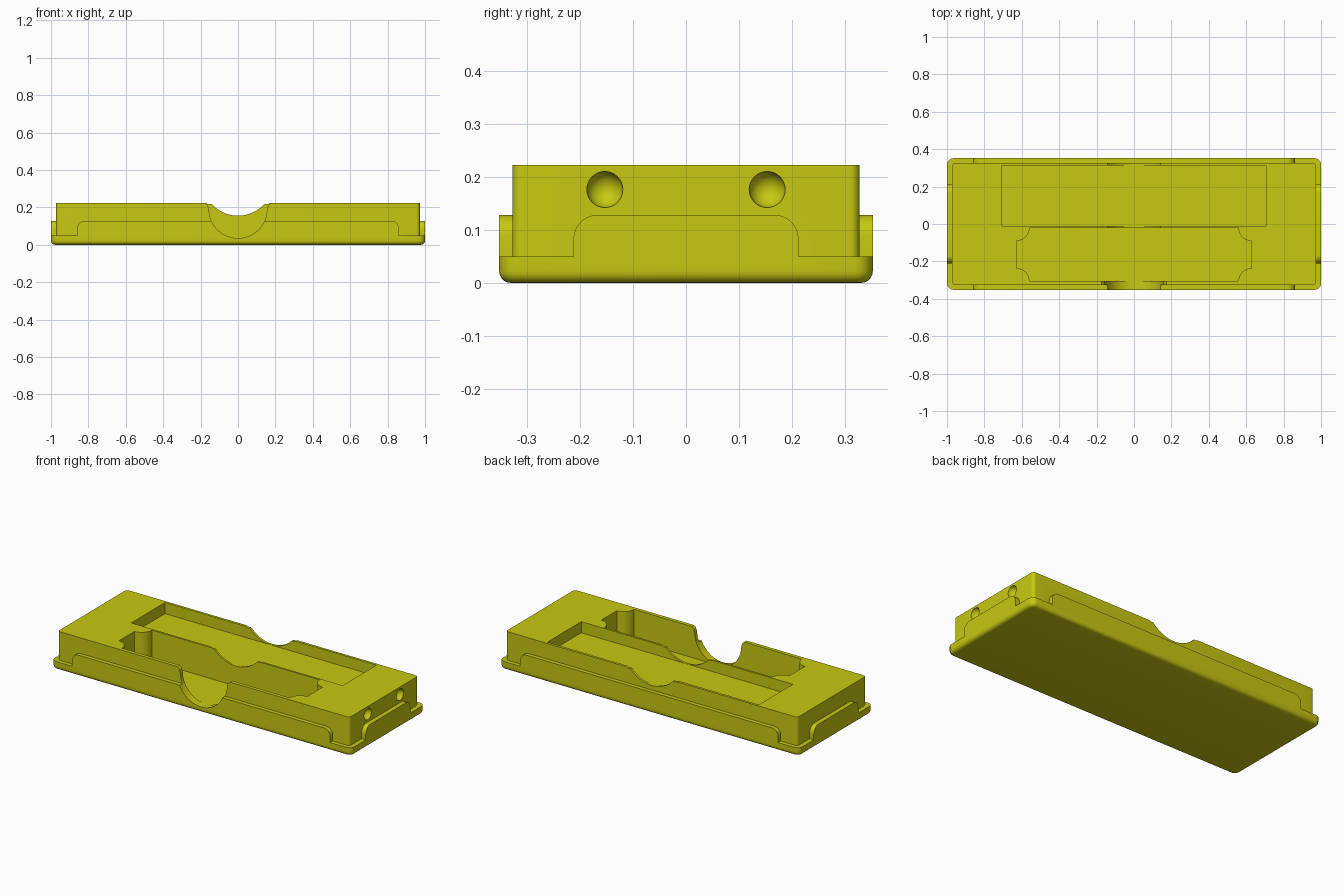
import bpy, bmesh, math
from mathutils import Vector

if "Cube" in bpy.data.objects:
    bpy.data.objects.remove(bpy.data.objects["Cube"])

yellow = bpy.data.materials.new("yellow plastic")
yellow.diffuse_color = (0.58, 0.58, 0.006, 1)
yellow.use_nodes = True
yellow.node_tree.nodes["Principled BSDF"].inputs["Base Color"].default_value = yellow.diffuse_color


def arc(cx, cy, r, a0, a1, n=10):
    """Points on an arc, angles in degrees."""
    return [(cx + r * math.cos(math.radians(a0 + (a1 - a0) * i / n)),
             cy + r * math.sin(math.radians(a0 + (a1 - a0) * i / n))) for i in range(n + 1)]


def prism(name, pts, axis, lo, hi):
    """Extrude a closed 2D profile along an axis."""
    place = {'x': lambda p, d: (d, p[0], p[1]),
             'y': lambda p, d: (p[0], d, p[1]),
             'z': lambda p, d: (p[0], p[1], d)}[axis]
    bm = bmesh.new()
    face = bm.faces.new([bm.verts.new(place(p, lo)) for p in pts])
    new = bmesh.ops.extrude_face_region(bm, geom=[face])['geom']
    step = Vector(place((0, 0), hi - lo))
    bmesh.ops.translate(bm, vec=step, verts=[v for v in new if isinstance(v, bmesh.types.BMVert)])
    bmesh.ops.recalc_face_normals(bm, faces=bm.faces)
    return finish(name, bm)


def finish(name, bm):
    mesh = bpy.data.meshes.new(name)
    bm.to_mesh(mesh)
    bm.free()
    mesh.materials.append(yellow)
    ob = bpy.data.objects.new(name, mesh)
    bpy.context.collection.objects.link(ob)
    return ob


def rounded_rect(x, y, r):
    return (arc(x - r, y - r, r, 0, 90, 6) + arc(-x + r, y - r, r, 90, 180, 6)
            + arc(-x + r, -y + r, r, 180, 270, 6) + arc(x - r, -y + r, r, 270, 360, 6))


def tab_profile(w, r):
    """Raised lip with rounded upper corners."""
    return ([(-w, 0.035), (w, 0.035)] + arc(w - r, TAB - r, r, 0, 90)
            + arc(-w + r, TAB - r, r, 90, 180))


def combine(target, tool, operation):
    mod = target.modifiers.new(operation.lower(), 'BOOLEAN')
    mod.operation, mod.solver, mod.object = operation, 'EXACT', tool
    bpy.context.view_layer.objects.active = target
    bpy.ops.object.modifier_apply(modifier=mod.name)
    bpy.data.objects.remove(tool)


TOP, TAB, X, Y = 0.222, 0.128, 1.0, 0.352

# Base plate with softened bottom rim
case = prism("storage_tray", rounded_rect(X, Y, 0.035), 'z', 0, 0.05)
bm = bmesh.new()
bm.from_mesh(case.data)
rim = [e for e in bm.edges if all(v.co.z < 1e-5 for v in e.verts)]
bmesh.ops.bevel(bm, geom=rim, offset=0.022, segments=5, profile=0.5, affect='EDGES')
bm.to_mesh(case.data)
bm.free()

# Upper block and the lips on its four sides
combine(case, prism("block", rounded_rect(0.972, 0.327, 0.018), 'z', 0.03, TOP), 'UNION')
combine(case, prism("long_lips", tab_profile(0.86, 0.04), 'y', -Y, Y), 'UNION')
combine(case, prism("end_lips", tab_profile(0.212, 0.045), 'x', -X, X), 'UNION')

# Shallow rear pocket
combine(case, prism("rear_pocket", [(-0.705, -0.01), (0.705, -0.01), (0.705, 0.312), (-0.705, 0.312)],
                    'z', 0.155, 0.3), 'DIFFERENCE')

# Deep front pocket with scooped corners
px, y0, y1, r = 0.627, -0.305, -0.022, 0.068
pocket = (arc(px, y1, r, 270, 180) + arc(-px, y1, r, 360, 270)
          + arc(-px, y0, r, 90, 0) + arc(px, y0, r, 180, 90))
combine(case, prism("front_pocket", pocket, 'z', 0.035, 0.3), 'DIFFERENCE')

# Finger notch through the front wall, flared at the top
notch = ([(0.175, 0.3), (-0.175, 0.3), (-0.175, TOP), (-0.163, 0.212)]
         + arc(0, 0.19, 0.155, 180, 360, 32) + [(0.163, 0.212), (0.175, TOP)])
combine(case, prism("front_notch", notch, 'y', -0.4, -0.2), 'DIFFERENCE')

# Shallow finger notch through the middle and rear walls
R = 0.19
notch = ([(0.168, 0.3), (-0.168, 0.3), (-0.168, TOP), (-0.157, 0.217)]
         + arc(0, 0.1555 + R, R, 222, 318, 24) + [(0.157, 0.217), (0.168, TOP)])
combine(case, prism("rear_notch", notch, 'y', -0.1, 0.4), 'DIFFERENCE')

# Round dimples on the right end
for y in (-0.153, 0.153):
    bm = bmesh.new()
    bmesh.ops.create_uvsphere(bm, u_segments=32, v_segments=16, radius=0.034)
    bmesh.ops.translate(bm, vec=(0.972, y, 0.176), verts=bm.verts)
    combine(case, finish("dimple", bm), 'DIFFERENCE')

bpy.context.view_layer.objects.active = case
case.select_set(True)
bpy.ops.object.shade_smooth_by_angle(angle=math.radians(30))
